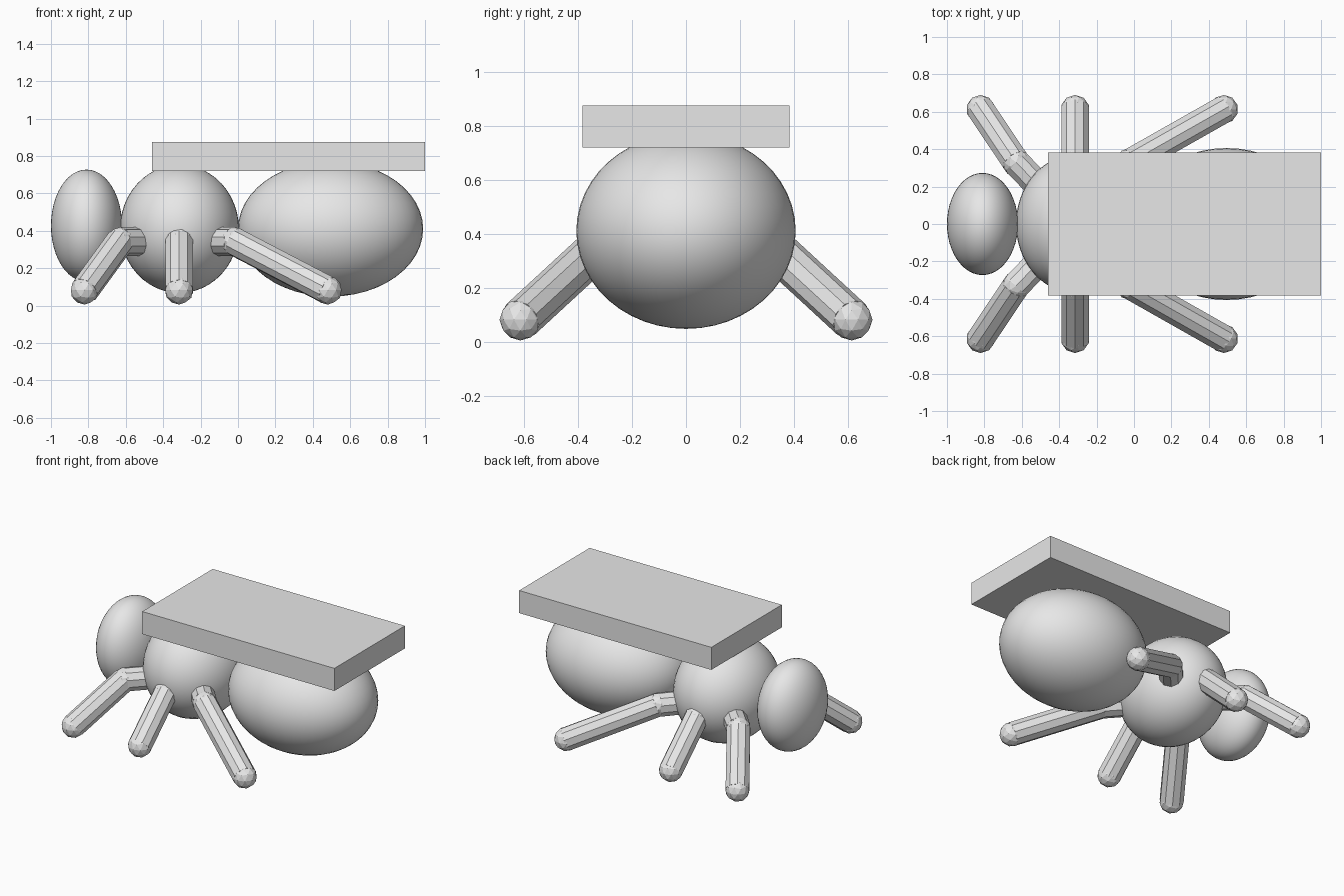
import bpy, bmesh
from mathutils import Vector, Matrix

cube = bpy.data.objects.get("Cube")
if cube:
    bpy.data.objects.remove(cube, do_unlink=True)

# One plain grey for the whole model
grey = bpy.data.materials.new("plain_grey")
grey.use_nodes = True
GREY = (0.8, 0.8, 0.8, 1)
grey.diffuse_color = GREY
grey.node_tree.nodes["Principled BSDF"].inputs["Base Color"].default_value = GREY


def finish(name, bm, smooth=False):
    mesh = bpy.data.meshes.new(name)
    for face in bm.faces:
        face.smooth = smooth
    bm.to_mesh(mesh)
    bm.free()
    mesh.materials.append(grey)
    obj = bpy.data.objects.new(name, mesh)
    bpy.context.collection.objects.link(obj)
    return obj


def ellipsoid(name, center, radii):
    bm = bmesh.new()
    shape = Matrix.Translation(center) @ Matrix.Diagonal((*radii, 1))
    bmesh.ops.create_uvsphere(bm, u_segments=48, v_segments=24, radius=1, matrix=shape)
    return finish(name, bm, smooth=True)


def leg(name, points, radius=0.077, sides=10):
    """Faceted tubes between the points, with low-poly balls at joint and tip."""
    bm = bmesh.new()
    for a, b in zip(points, points[1:]):
        axis = b - a
        turn = axis.to_track_quat("Z", "Y").to_matrix().to_4x4()
        bmesh.ops.create_cone(bm, cap_ends=True, segments=sides,
                              radius1=radius, radius2=radius, depth=axis.length,
                              matrix=Matrix.Translation((a + b) / 2) @ turn)
    for p in points[1:]:
        bmesh.ops.create_icosphere(bm, subdivisions=2, radius=radius,
                                   matrix=Matrix.Translation(p))
    return finish(name, bm)


# Body segments
ellipsoid("head", (-0.81, 0, 0.427), (0.19, 0.273, 0.3))
ellipsoid("thorax", (-0.313, 0, 0.41), (0.318, 0.37, 0.343))
ellipsoid("abdomen", (0.495, 0, 0.41), (0.495, 0.406, 0.362))

# Flat slab carried on the back
bm = bmesh.new()
bmesh.ops.create_cube(bm, size=1, matrix=Matrix.Translation((0.27, 0, 0.797))
                      @ Matrix.Diagonal((1.46, 0.765, 0.155, 1)))
finish("back_slab", bm)

# Three legs per side: x of the joint and x of the foot
LEGS = {"front": (-0.63, -0.82), "middle": (-0.315, -0.315), "rear": (-0.02, 0.48)}
for side, s in (("left", -1), ("right", 1)):
    for place, (joint_x, foot_x) in LEGS.items():
        root = Vector((-0.313, 0, 0.343))
        joint = Vector((joint_x, s * 0.33, 0.343))
        foot = Vector((foot_x, s * 0.613, 0.082))
        leg(f"{place}_leg_{side}", [root, joint, foot])
